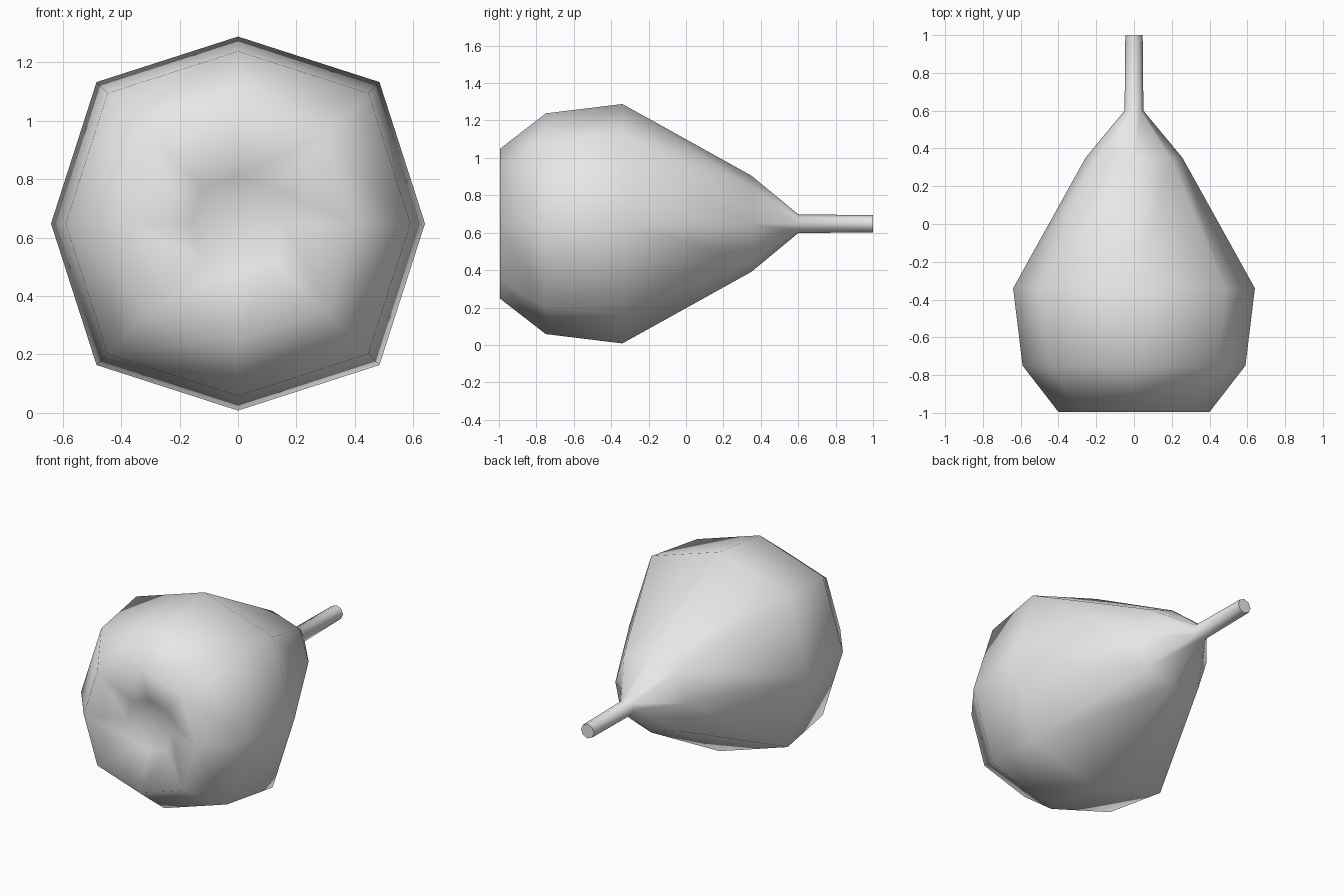
import bpy, bmesh, math

old = bpy.data.objects.get("Cube")
if old:
    bpy.data.objects.remove(old, do_unlink=True)

SIDES = 8
AXIS_Z = 0.648

grey = bpy.data.materials.new("light_grey")
grey.use_nodes = True
colour = (0.8, 0.8, 0.8, 1)
grey.diffuse_color = colour
grey.node_tree.nodes["Principled BSDF"].inputs["Base Color"].default_value = colour

# Profile as (radius, y), from the front dimple to the end of the stem
profile = [(0.16, -0.90), (0.4, -0.995), (0.59, -0.75), (0.64, -0.34),
           (0.257, 0.35), (0.05, 0.6), (0.046, 1.0)]

bm = bmesh.new()
rings = []
for radius, y in profile:
    ring = []
    for i in range(SIDES):
        a = i * math.tau / SIDES
        # Body bulges slightly at the diagonals, stem stays regular
        r = radius * (1.07 if i % 2 and radius > 0.1 else 1)
        ring.append(bm.verts.new((r * math.sin(a), y, AXIS_Z + r * math.cos(a))))
    rings.append(ring)

for lower, upper in zip(rings, rings[1:]):
    for i in range(SIDES):
        j = (i + 1) % SIDES
        bm.faces.new((lower[i], lower[j], upper[j], upper[i]))

# Dimple floor and stem end
centre = bm.verts.new((0, -0.86, AXIS_Z))
for i in range(SIDES):
    bm.faces.new((centre, rings[0][(i + 1) % SIDES], rings[0][i]))
cap = bm.faces.new(rings[-1])

bmesh.ops.recalc_face_normals(bm, faces=bm.faces)
for face in bm.faces:
    face.smooth = True
for edge in cap.edges:
    edge.smooth = False

mesh = bpy.data.meshes.new("pear_body_and_stem")
bm.to_mesh(mesh)
bm.free()
mesh.materials.append(grey)
fruit = bpy.data.objects.new("pear_body_and_stem", mesh)
bpy.context.scene.collection.objects.link(fruit)
